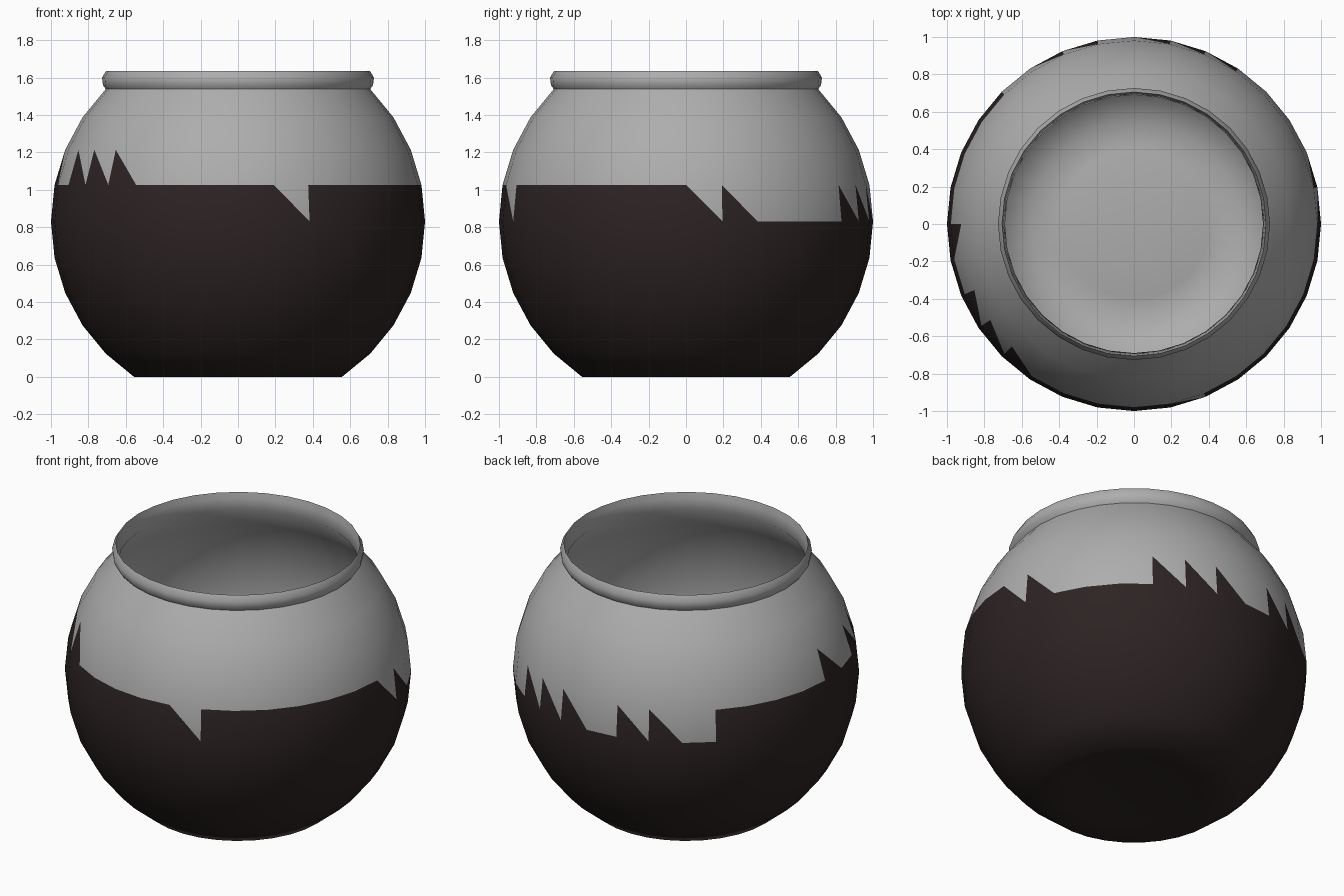
import bpy, bmesh, math

cube = bpy.data.objects.get("Cube")
if cube:
    bpy.data.objects.remove(cube)


def material(name, color):
    m = bpy.data.materials.new(name)
    m.use_nodes = True
    m.diffuse_color = (*color, 1)
    m.node_tree.nodes["Principled BSDF"].inputs["Base Color"].default_value = (*color, 1)
    return m


SIDES = 32
STEP = math.tau / SIDES
CENTRE = math.sin(5 * STEP)  # sphere centre height; the foot sits on a sphere ring


def sphere_ring(i, r=1.0):
    return (r * math.cos(i * STEP), CENTRE + r * math.sin(i * STEP))


# Profile from the dented base, up the belly, over the lip and down the inside
base = [(0.2, 0.05), (0.4, 0.03)]
belly = [sphere_ring(i) for i in range(-5, 5)]
lip = [(0.722, 1.56), (0.727, 1.60), (0.706, 1.636), (0.698, 1.6), (0.69, 1.53)]
inside = [sphere_ring(i, 0.975) for i in range(3, -5, -1)]
floor = [(0.55, 0.04), (0.4, 0.06), (0.2, 0.08)]
profile = base + belly + lip + inside + floor

bm = bmesh.new()
rings = []
for r, z in profile:
    rings.append([bm.verts.new((r * math.sin(k * STEP), -r * math.cos(k * STEP), z))
                  for k in range(SIDES)])

# Ragged glaze edge: columns, counted from the front toward the left side
EQUATOR = len(base) + 5
lower_spikes = {1, 8, 9, 13, 14, 15, 17, 18}
lower_bare = {10, 11, 12, 16, 19}
upper_spikes = {24, 26, 27, 28}
CLAY, GLAZE = 0, 1


def add(verts, mat):
    f = bm.faces.new(verts)
    f.material_index = mat


for i in range(len(rings) - 1):
    for k in range(SIDES):
        n = (k + 1) % SIDES
        a, b, c, d = rings[i][k], rings[i][n], rings[i + 1][n], rings[i + 1][k]
        spike = (i == EQUATOR and k in lower_spikes) or (i == EQUATOR + 1 and k in upper_spikes)
        if spike:
            add((a, b, d), GLAZE)
            add((b, c, d), CLAY)
        else:
            glazed = i < EQUATOR or (i == EQUATOR and k not in lower_bare)
            add((a, b, c, d), GLAZE if glazed else CLAY)

# Close the underside and the inner floor
add(rings[0][::-1], GLAZE)
add(rings[-1], CLAY)

mesh = bpy.data.meshes.new("round_pot")
bm.to_mesh(mesh)
bm.free()
mesh.materials.append(material("grey clay", (0.42, 0.42, 0.42)))
mesh.materials.append(material("dark brown glaze", (0.026, 0.017, 0.017)))

pot = bpy.data.objects.new("round_pot", mesh)
bpy.context.collection.objects.link(pot)
bpy.ops.object.select_all(action="DESELECT")
pot.select_set(True)
bpy.context.view_layer.objects.active = pot
bpy.ops.object.shade_smooth_by_angle(angle=math.radians(60))
